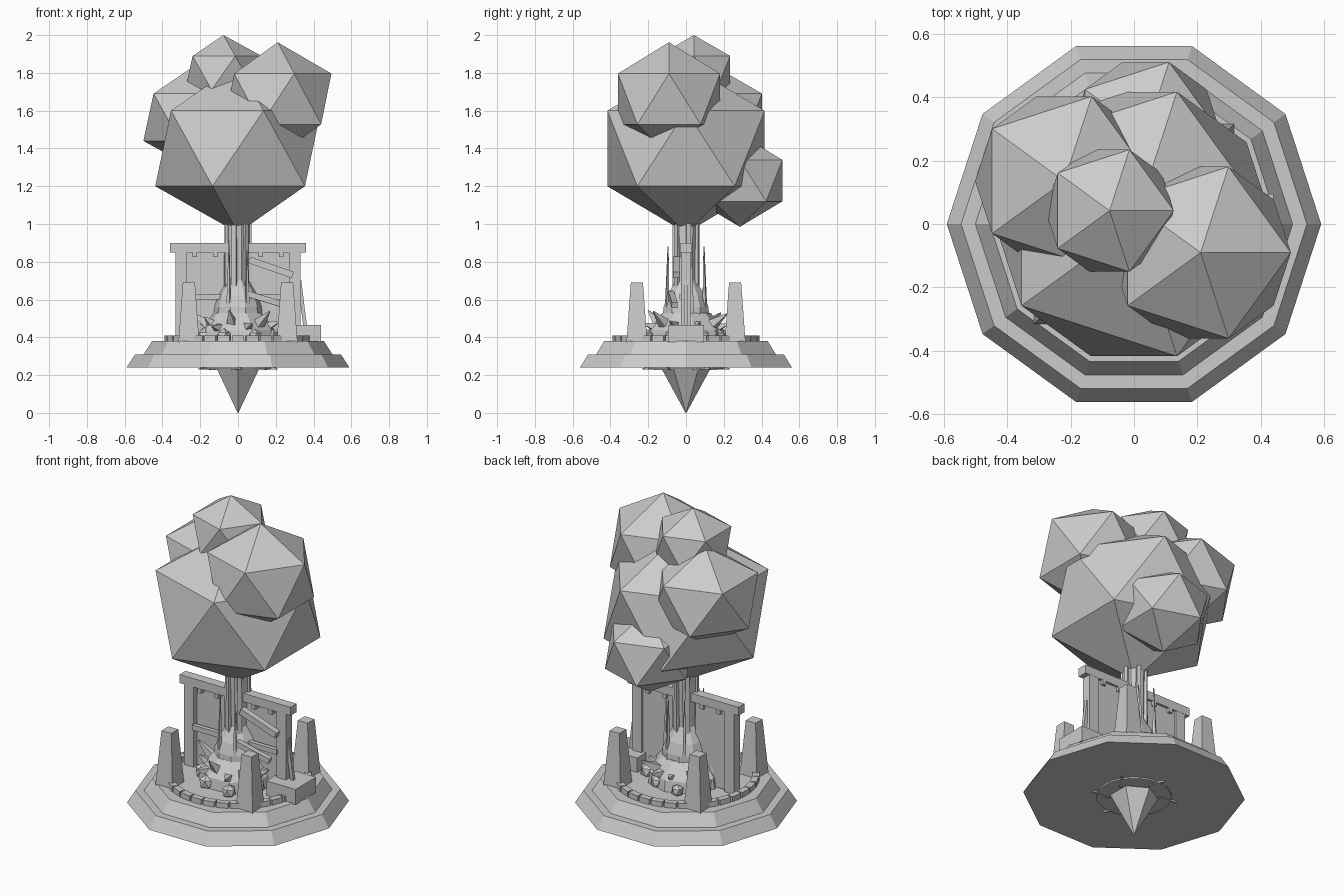
import bpy, bmesh, math, random
from mathutils import Vector, Matrix

if "Cube" in bpy.data.objects:
    bpy.data.objects.remove(bpy.data.objects["Cube"])

random.seed(4)
grey = bpy.data.materials.new("stone_grey")
grey.diffuse_color = (0.6, 0.6, 0.6, 1)
grey.use_nodes = True
grey.node_tree.nodes["Principled BSDF"].inputs["Base Color"].default_value = grey.diffuse_color


def finish(name, bm):
    bmesh.ops.recalc_face_normals(bm, faces=bm.faces)
    me = bpy.data.meshes.new(name)
    bm.to_mesh(me)
    bm.free()
    me.materials.append(grey)
    ob = bpy.data.objects.new(name, me)
    bpy.context.collection.objects.link(ob)
    return ob


def lathe(name, profile, n, turn=0.0, at=(0, 0)):
    """Faceted turned solid from (radius, z) pairs, capped at both ends."""
    bm = bmesh.new()
    rings = []
    for r, z in profile:
        rings.append([bm.verts.new((at[0] + r * math.cos(turn + 2 * math.pi * i / n),
                                    at[1] + r * math.sin(turn + 2 * math.pi * i / n), z))
                      for i in range(n)])
    for a, b in zip(rings, rings[1:]):
        for i in range(n):
            j = (i + 1) % n
            bm.faces.new((a[i], a[j], b[j], b[i]))
    bm.faces.new(rings[0])
    bm.faces.new(rings[-1])
    return finish(name, bm)


def box(name, x0, x1, y0, y1, z0, z1):
    bm = bmesh.new()
    m = Matrix.Translation(((x0 + x1) / 2, (y0 + y1) / 2, (z0 + z1) / 2)) @ \
        Matrix.Diagonal((x1 - x0, y1 - y0, z1 - z0, 1))
    bmesh.ops.create_cube(bm, size=1, matrix=m)
    return finish(name, bm)


def bar(name, p, q, r1, r2, n=4):
    """Tapered bar between two points."""
    p, q = Vector(p), Vector(q)
    d = q - p
    m = Matrix.Translation((p + q) / 2) @ d.to_track_quat('Z', 'Y').to_matrix().to_4x4() \
        @ Matrix.Rotation(math.pi / 4, 4, 'Z')
    bm = bmesh.new()
    bmesh.ops.create_cone(bm, cap_ends=True, segments=n, radius1=r1, radius2=r2,
                          depth=d.length, matrix=m)
    return finish(name, bm)


# stepped ten-sided base and hanging spike
lathe("stepped_base", [(.59, .24), (.545, .31), (.50, .31), (.455, .38)], 10)
lathe("under_spike", [(.002, 0), (.13, .235), (.13, .26)], 6, math.pi / 6)
lathe("under_disc", [(.2, .232), (.2, .245)], 24)
for i in range(6):
    a = i * 1.05 + .3
    bar("under_root", (.13 * math.cos(a), .13 * math.sin(a), .236),
        (.23 * math.cos(a + .3), .23 * math.sin(a + .3), .234), .012, .006)

# ring of flat paving stones
bm = bmesh.new()
for i in range(32):
    m = Matrix.Rotation(2 * math.pi * i / 32, 4, 'Z') @ Matrix.Translation((.372, 0, .395)) \
        @ Matrix.Diagonal((.036, .066, .03, 1))
    bmesh.ops.create_cube(bm, size=1, matrix=m)
finish("paving_ring", bm)

# corner obelisks
for sx in (-1, 1):
    for sy in (-1, 1):
        k = math.sqrt(2)
        lathe("corner_obelisk", [(.055 * k, .375), (.032 * k, .69)], 4, math.pi / 4,
              (.26 * sx, .26 * sy))

# gate: beam, posts, panels, rails and pegs
box("gate_beam", -.36, .36, -.028, .028, .85, .9)
for s in (-1, 1):
    x = sorted((s * .27, s * .33))
    box("gate_post", x[0], x[1], -.027, .027, .375, .85)
    x = sorted((s * .07, s * .275))
    box("gate_panel", x[0], x[1], .004, .014, .385, .852)
    box("gate_rail", x[0], x[1], -.035, -.01, .60, .63)
    for px in (.12, .23):
        box("gate_peg", s * px - .012, s * px + .012, -.03, .03, .825, .85)
bar("leaning_plank", (.06, -.05, .81), (.29, -.05, .73), .025, .025)
bar("low_plank", (.05, -.08, .63), (.25, -.06, .57), .022, .022)
bar("slanted_stake", (.325, 0, .70), (.355, 0, .46), .014, .014)

# pedestal block on the right
box("side_block", .25, .44, -.095, .095, .375, .465)

# trunk with flared foot, ribs and thin spikes
lathe("trunk", [(.13, .5), (.125, .56), (.105, .62), (.075, .67), (.058, .70), (.062, 1.04)], 10)
for i in range(6):
    a = i * math.pi / 3 + .2
    c, s = math.cos(a), math.sin(a)
    bar("trunk_rib", (.058 * c, .058 * s, .62), (.06 * c, .06 * s, 1.03), .02, .016)
for x, y, h in ((-.05, -.1, .88), (.05, -.1, .86), (-.06, .1, .88), (.05, .1, .86), (.115, .03, .82)):
    bar("thin_spike", (x, y, .52), (x * .95, y * .95, h), .014, .003)

# rubble mound with radiating shards
lathe("rubble_mound", [(.21, .378), (.20, .44), (.155, .50), (.13, .53)], 9, .2)
for i in range(14):
    a = 2 * math.pi * i / 14 + random.uniform(-.12, .12)
    c, s = math.cos(a), math.sin(a)
    r, z = random.uniform(.2, .27), random.uniform(.44, .55)
    bar("rock_shard", (.12 * c, .12 * s, .44), (r * c, r * s, z), .05, .004)
for i in range(8):
    a = 2 * math.pi * i / 8 + .4
    r = random.uniform(.17, .23)
    bm = bmesh.new()
    bmesh.ops.create_icosphere(bm, subdivisions=1, radius=random.uniform(.035, .06))
    bmesh.ops.transform(bm, verts=bm.verts, matrix=Matrix.Translation(
        (r * math.cos(a), r * math.sin(a), .405)))
    finish("loose_rock", bm)

# faceted leaf clumps: x, y, z, horizontal radius, vertical radius
for x, y, z, r, h in ((0, 0, 1.4, .49, .447), (.21, -.09, 1.662, .318, .30),
                      (-.077, .042, 1.8, .226, .20), (-.22, .135, 1.565, .314, .28),
                      (.037, .285, 1.23, .265, .245)):
    bm = bmesh.new()
    bmesh.ops.create_icosphere(bm, subdivisions=1, radius=1, matrix=Matrix.Translation((x, y, z))
                               @ Matrix.Diagonal((r, r, h, 1)))
    finish("leaf_clump", bm)
